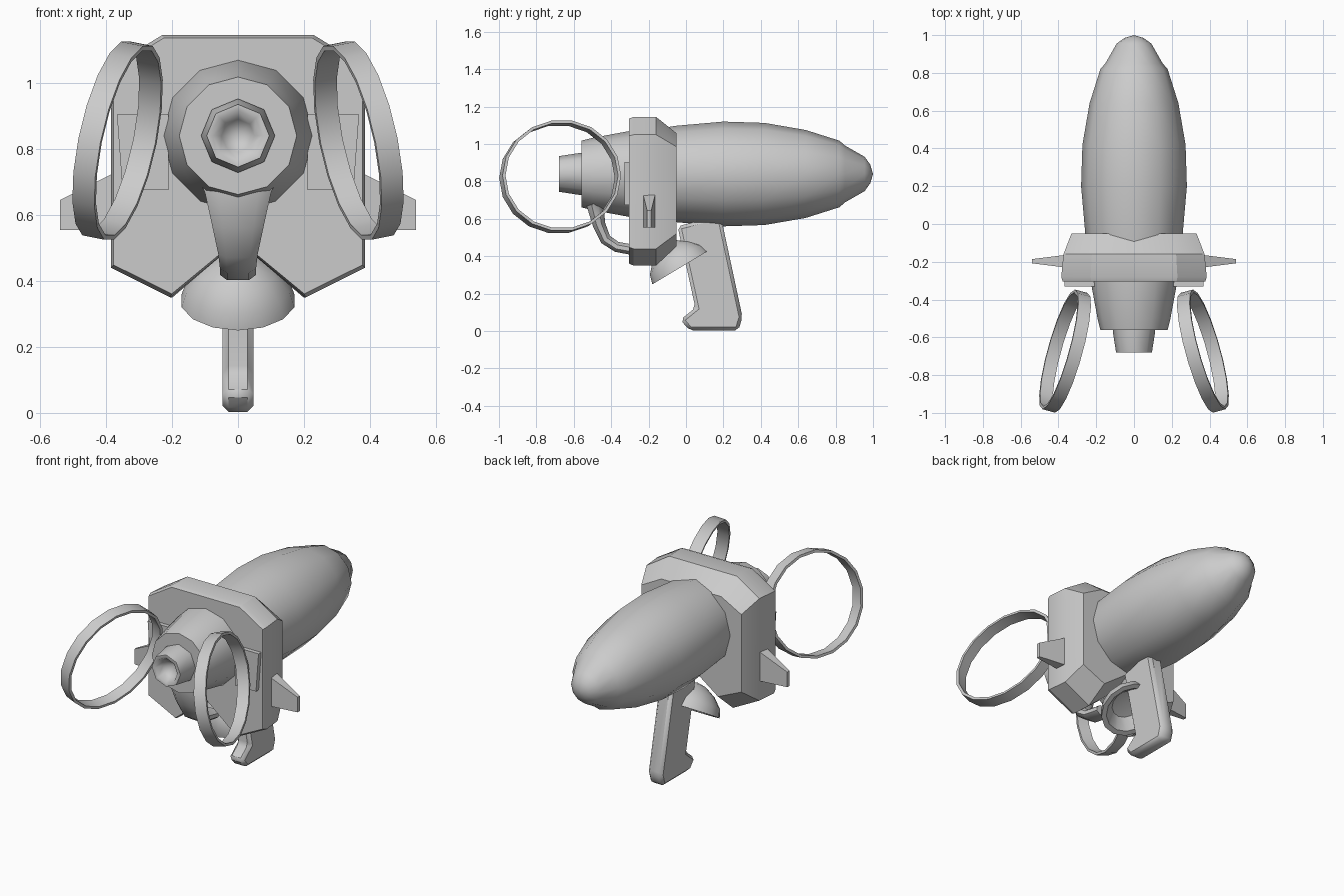
import bpy, bmesh
from math import sin, cos, pi, radians
from mathutils import Vector, Matrix

cube = bpy.data.objects.get("Cube")
if cube:
    bpy.data.objects.remove(cube)

grey = bpy.data.materials.new("light grey")
grey.use_nodes = True
grey.diffuse_color = (0.6, 0.6, 0.6, 1)
grey.node_tree.nodes["Principled BSDF"].inputs["Base Color"].default_value = (0.6, 0.6, 0.6, 1)


def loft(name, sections, angle=40, closed=False, bevel=0):
    """Skin a list of equal-length point loops; cap the ends unless closed."""
    bm = bmesh.new()
    loops = [[bm.verts.new(p) for p in s] for s in sections]
    n = len(loops[0])
    pairs = list(zip(loops, loops[1:])) + ([(loops[-1], loops[0])] if closed else [])
    for a, b in pairs:
        for i in range(n):
            j = (i + 1) % n
            bm.faces.new((a[i], a[j], b[j], b[i]))
    if not closed:
        bm.faces.new(loops[0])
        bm.faces.new(loops[-1])
    bmesh.ops.remove_doubles(bm, verts=bm.verts, dist=0.0005)
    bmesh.ops.recalc_face_normals(bm, faces=bm.faces)
    if bevel:
        bmesh.ops.bevel(bm, geom=bm.edges[:], offset=bevel, segments=1, affect='EDGES')
    mesh = bpy.data.meshes.new(name)
    bm.to_mesh(mesh)
    bm.free()
    mesh.materials.append(grey)
    mesh.shade_smooth()
    mesh.set_sharp_from_angle(angle=radians(angle))
    obj = bpy.data.objects.new(name, mesh)
    bpy.context.collection.objects.link(obj)
    return obj


def lathe(name, profile, sides, matrix, angle=40):
    """Revolve (height, radius) pairs about local z."""
    return loft(name, [[matrix @ Vector((max(r, 0.0001) * sin(2 * pi * i / sides),
                                         max(r, 0.0001) * cos(2 * pi * i / sides), h))
                        for i in range(sides)] for h, r in profile], angle)


# Barrel axis runs along y
axis = Matrix.Translation((0, 0, 0.84)) @ Matrix.Rotation(-pi / 2, 4, 'X')

lathe("rear_body", [(-0.2, 0.235), (-0.05, 0.258), (0.2, 0.28), (0.42, 0.273),
                    (0.64, 0.235), (0.82, 0.178), (0.85, 0.152), (0.955, 0.092),
                    (0.985, 0.05), (1.0, 0)], 12, axis, 50)
lathe("front_body", [(-0.56, 0.1), (-0.56, 0.178), (-0.5, 0.193), (-0.3, 0.23),
                     (-0.2, 0.23)], 12, axis)
lathe("nozzle", [(-0.6, 0), (-0.64, 0.05), (-0.68, 0.075), (-0.68, 0.095),
                 (-0.57, 0.112), (-0.54, 0.112)], 8, axis, 60)

# Notched shield plate, stacked from scaled copies of one outline
half = [(0.23, 1.145), (0.385, 1.05), (0.385, 0.44), (0.205, 0.35)]
outline = half + [(0, 0.52)] + [(-x, z) for x, z in reversed(half)]
loft("shield_plate", [[(x * sx, y, 0.78 + (z - 0.78) * sz) for x, z in outline]
                      for y, sx, sz in [(-0.305, 0.98, 0.975), (-0.28, 1, 1),
                                        (-0.16, 0.97, 1), (-0.05, 0.86, 0.76)]], 25)

# Curved feed pipe under the front body: y, z, half width, half thickness, tilt
pipe = []
for y, z, w, t, tilt in [(-0.45, 0.78, 0.15, 0.07, 0), (-0.485, 0.67, 0.1, 0.045, 10),
                         (-0.465, 0.57, 0.078, 0.034, 15), (-0.43, 0.49, 0.06, 0.03, 40),
                         (-0.37, 0.45, 0.055, 0.028, 70), (-0.26, 0.43, 0.055, 0.028, 85)]:
    a = radians(tilt)
    pipe.append([(w * u, y + t * v * cos(a), z + t * v * sin(a))
                 for u, v in [(-1, -0.4), (-0.6, -1), (0.6, -1), (1, -0.4),
                              (1, 0.4), (0.6, 1), (-0.6, 1), (-1, 0.4)]])
loft("feed_pipe", pipe, 50)

# Tilted hollow cup in front of the grip
cup_axis = Matrix.Translation((0, -0.03, 0.34)) @ Matrix.Rotation(radians(31), 4, 'X')
lathe("trigger_cup", [(0.07, 0), (0.06, 0.09), (0, 0.145), (0, 0.175), (0.05, 0.16),
                      (0.1, 0.115), (0.14, 0.05), (0.15, 0)], 14, cup_axis)

# Grip
grip = [(-0.045, 0.56), (0.185, 0.62), (0.302, 0.075), (0.28, 0.003),
        (0.02, 0.003), (-0.03, 0.06), (0.05, 0.125)]
loft("grip", [[(x, y, z) for y, z in grip] for x in (-0.047, 0.047)], 40, bevel=0.018)

# Mirrored side parts
normal = Vector((1, 0.27, 0.2)).normalized()
for side, s in (("left", 1), ("right", -1)):
    # Tapered fin
    loft(side + "_fin", [[(s * x, -0.197 + dy, z) for dy, z in
                          [(-d, 0.555), (d, 0.555), (d, top), (-d, top)]]
                         for x, d, top in [(0.34, 0.036, 0.745), (0.54, 0.011, 0.645)]], 30)
    # Ring mount
    loft(side + "_ring_mount", [[(s * x, y, z) for x, z in
                                 [(0.21, 0.675), (0.35, 0.675), (0.367, 0.905), (0.21, 0.905)]]
                                for y in (-0.33, -0.3)], 30)
    # Flat band bent into a leaning ring
    band = []
    for i in range(18):
        a = 2 * pi * i / 18
        loop = []
        for k, off in [(1, -0.035), (1, 0.035), (0.95, 0.035), (0.95, -0.035)]:
            dy, dz = 0.317 * k * cos(a), 0.298 * k * sin(a)
            p = Vector((0.365 - 0.27 * dy - 0.2 * dz, -0.673 + dy, 0.825 + dz)) + normal * off
            loop.append((s * p.x, p.y, p.z))
        band.append(loop)
    loft(side + "_ring", band, 40, closed=True)
